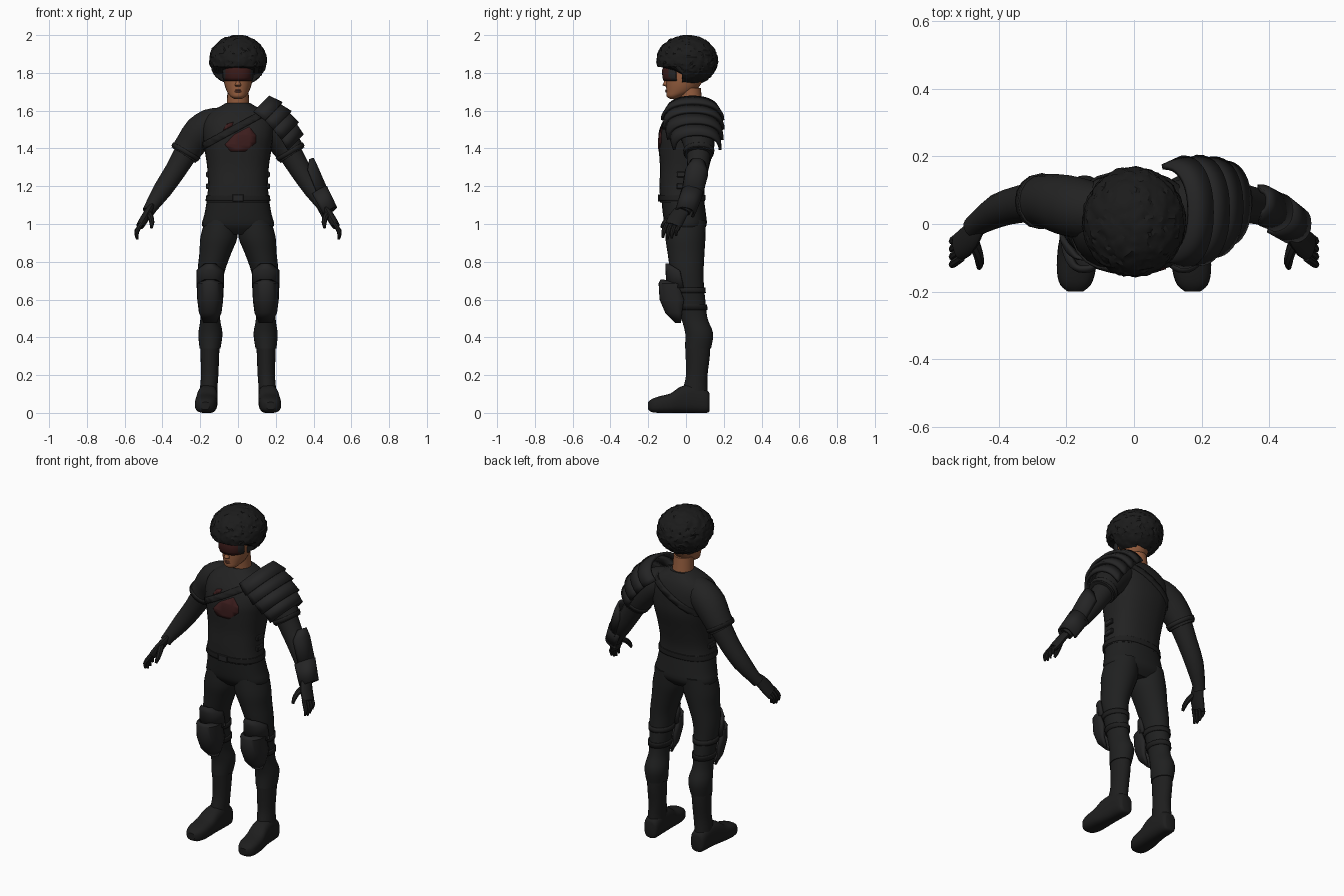
import bpy, bmesh, math
from mathutils import Vector, noise

if "Cube" in bpy.data.objects:
    bpy.data.objects.remove(bpy.data.objects["Cube"])

X, Y, Z = Vector((1, 0, 0)), Vector((0, 1, 0)), Vector((0, 0, 1))


def material(name, r, g, b, rough=0.8):
    m = bpy.data.materials.new(name)
    m.use_nodes = True
    m.diffuse_color = (r, g, b, 1)
    node = m.node_tree.nodes["Principled BSDF"]
    node.inputs["Base Color"].default_value = (r, g, b, 1)
    node.inputs["Roughness"].default_value = rough
    return m


HAIR = material("hair black", .011, .011, .011)
CLOTH = material("tunic black", .016, .016, .016)
TROUSER = material("trouser black", .014, .0145, .0145)
ARMOUR = material("armour charcoal", .018, .018, .0185)
LEATHER = material("leather black", .013, .013, .013)
SKIN = material("brown skin", .30, .11, .048)
LIPS = material("lip brown", .16, .055, .035)
VISOR = material("visor dark red", .04, .010, .009)
RED = material("faded red", .045, .012, .012)


def finish(name, bm, mats, thick=0, angle=35):
    """Turn a bmesh into a named, shaded object."""
    mesh = bpy.data.meshes.new(name)
    bm.to_mesh(mesh)
    bm.free()
    obj = bpy.data.objects.new(name, mesh)
    bpy.context.collection.objects.link(obj)
    for m in mats:
        mesh.materials.append(m)
    bpy.ops.object.select_all(action='DESELECT')
    obj.select_set(True)
    bpy.context.view_layer.objects.active = obj
    bpy.ops.object.shade_smooth_by_angle(angle=math.radians(angle))
    if thick:
        mod = obj.modifiers.new("thickness", 'SOLIDIFY')
        mod.thickness = thick
        mod.offset = -1
    return obj


def ring(c, u, v, ru, rv, half=180, power=2, n=24):
    """Superellipse outline, or an open arc centred on direction u."""
    count = n if half == 180 else n + 1
    pts = []
    for i in range(count):
        a = math.radians(half) * (2 * i / n - 1)
        ca, sa = math.cos(a), math.sin(a)
        pts.append(Vector(c) + u * math.copysign(abs(ca) ** (2 / power), ca) * ru
                   + v * math.copysign(abs(sa) ** (2 / power), sa) * rv)
    return pts


def smooth(rings, steps=3):
    """Catmull-Rom interpolation between outlines."""
    out, last = [], len(rings) - 1
    for i in range(last):
        quad = (rings[max(i - 1, 0)], rings[i], rings[i + 1], rings[min(i + 2, last)])
        for k in range(steps):
            t = k / steps
            out.append([b + (c - a) * t / 2 + (a * 2 - b * 5 + c * 4 - d) * t * t / 2
                        + (b * 3 - a - c * 3 + d) * t ** 3 / 2 for a, b, c, d in zip(*quad)])
    return out + [rings[last]]


def skin(name, rings, *mats, closed=True, thick=0, rule=None, outward=None):
    bm = bmesh.new()
    rows = [[bm.verts.new(p) for p in r] for r in rings]
    n = len(rows[0])
    for a, b in zip(rows, rows[1:]):
        for i in range(n if closed else n - 1):
            j = (i + 1) % n
            bm.faces.new((a[i], a[j], b[j], b[i]))
    if closed:
        bm.faces.new(rows[0])
        bm.faces.new(rows[-1])
        bmesh.ops.recalc_face_normals(bm, faces=bm.faces)
    else:
        bm.normal_update()
        if sum((f.normal.dot(outward) for f in bm.faces)) < 0:
            bmesh.ops.reverse_faces(bm, faces=bm.faces)
    if rule:
        for f in bm.faces:
            f.material_index = rule(f.calc_center_median())
    return finish(name, bm, mats, thick)


def column(name, rows, mat, s=1, power=2, steps=3):
    """Upright body part from rows of (z, x, y, half width, half depth)."""
    return skin(name, smooth([ring((x * s, y, z), -Y, X, ry, rx, power=power)
                              for z, x, y, rx, ry in rows], steps), mat)


def limb(name, rows, mat, s=1, n=16, flat=1):
    """Tube along rows of (x, y, z, radius)."""
    pts = [Vector((x * s, y, z)) for x, y, z, r in rows]
    rings = []
    for i, p in enumerate(pts):
        t = (pts[min(i + 1, len(pts) - 1)] - pts[max(i - 1, 0)]).normalized()
        u = t.cross(Y).normalized()
        rings.append(ring(p, u, t.cross(u), rows[i][3] * flat, rows[i][3], n=n))
    return skin(name, smooth(rings, 2), mat)


def cut(name, src, planes, mat, offset=.006, thick=.009):
    """Raised copy of the part of a surface that lies behind every plane."""
    bm = bmesh.new()
    bm.from_mesh(src.data)
    bm.normal_update()
    shift = {v: v.normal * offset for v in bm.verts}
    for v, d in shift.items():
        v.co += d
    for co, no in planes:
        geom = bm.verts[:] + bm.edges[:] + bm.faces[:]
        bmesh.ops.bisect_plane(bm, geom=geom, plane_co=co, plane_no=no, clear_outer=True)
    return finish(name, bm, [mat], thick)


def band(name, src, co, no, width, mat, offset=.007):
    co, no = Vector(co), Vector(no).normalized()
    half = no * width / 2
    return cut(name, src, [(co + half, no), (co - half, -no)], mat, offset, offset + .004)


def box(name, at, size, mat):
    bm = bmesh.new()
    bmesh.ops.create_cube(bm, size=1)
    for v in bm.verts:
        v.co = Vector(at) + Vector(size) * v.co
    bmesh.ops.bevel(bm, geom=bm.edges[:], offset=min(size) * .2, segments=1, affect='EDGES')
    return finish(name, bm, [mat])


# Head, neck and face
column("head", [(1.662, 0, -.062, .02, .022), (1.675, 0, -.06, .04, .042),
                (1.70, 0, -.03, .058, .074), (1.74, 0, -.013, .072, .092),
                (1.79, 0, 0, .078, .105), (1.86, 0, .01, .075, .11), (1.92, 0, .01, .05, .07)], SKIN)
column("neck", [(1.56, 0, .035, .075, .07), (1.62, 0, .03, .06, .06), (1.72, 0, .02, .056, .058)], SKIN)
column("nose", [(1.728, 0, -.10, .012, .008), (1.735, 0, -.105, .017, .019),
                (1.75, 0, -.103, .011, .014), (1.78, 0, -.1, .008, .008)], SKIN)
for part, z in (("upper_lip", 1.708), ("lower_lip", 1.700)):
    skin(part, [ring((x, -.102 + abs(x) * .35, z), Y, Z, r, r * .55, n=8)
                for x, r in ((-.024, .002), (-.012, .007), (0, .008), (.012, .007), (.024, .002))], LIPS)

# Wrap-around visor with dark side pieces
skin("visor", [ring((0, 0, z), -Y, X, .125 + d, .086 + d, half=69, power=2.4)
               for z, d in ((1.757, -.006), (1.775, 0), (1.815, .002), (1.83, -.006))],
     VISOR, ARMOUR, closed=False, thick=.01, outward=-Y, rule=lambda c: int(abs(c.x) > .066))

# Rounded curly hair, opened around the face
bm = bmesh.new()
bmesh.ops.create_icosphere(bm, subdivisions=5, radius=1)
for v in bm.verts:
    p = v.co.copy()
    lump = 1 + .035 * noise.noise(p * 5) + .035 * noise.noise(p * 13)
    v.co = Vector((p.x * .152, p.y * .162 + .006, p.z * .134)) * lump + Z * 1.866
    v.co.z = min(v.co.z, 2)
    if v.co.z < 1.832 and v.co.y < -.02:
        if v.co.z > 1.80:
            v.co.z = 1.832
        else:
            v.co.y = -.02
finish("hair", bm, [HAIR], angle=25)

# Tunic, trousers seat, harness and belt
tunic = column("tunic", [(1.115, 0, -.02, .168, .117), (1.2, 0, -.02, .158, .12), (1.3, 0, -.008, .163, .13),
                         (1.4, 0, .002, .178, .146), (1.47, 0, .005, .188, .147), (1.54, 0, .015, .185, .132),
                         (1.59, 0, .025, .15, .108), (1.625, 0, .03, .09, .082),
                         (1.64, 0, .032, .066, .066)], CLOTH, power=2.4, steps=4)
column("trousers_seat", [(1.15, 0, -.02, .16, .112), (1.05, 0, -.008, .178, .114), (.99, 0, 0, .19, .108),
                         (.945, 0, 0, .14, .07)], TROUSER, power=2.3)
band("harness_strap", tunic, (0, 0, 1.515), (-.48, 0, .88), .035, LEATHER)
band("belt", tunic, (0, 0, 1.138), Z, .03, LEATHER, .005)
box("belt_buckle", (0, -.143, 1.138), (.06, .012, .036), ARMOUR)

# Worn red patches on the chest, given as convex outlines in x and z
patches = {"large_red_patch": [(-.07, 1.42), (-.04, 1.385), (.04, 1.385), (.095, 1.43),
                               (.095, 1.47), (.06, 1.515), (-.02, 1.475)],
           "small_red_patch": [(-.08, 1.495), (-.03, 1.52), (-.025, 1.54), (-.06, 1.53)]}
for part, outline in patches.items():
    planes = [(Vector((0, -.05, 0)), Y)]
    for a, b in zip(outline, outline[1:] + outline[:1]):
        planes.append((Vector((a[0], 0, a[1])), Vector((b[1] - a[1], 0, a[0] - b[0])).normalized()))
    cut(part, tunic, planes, RED, .003, .004)

for s, side in ((1, "left_"), (-1, "right_")):
    # Arms, sleeves and gloves
    limb(side + "arm", [(.13, .04, 1.52, .08), (.19, .055, 1.49, .077), (.255, .068, 1.41, .066),
                        (.33, .06, 1.285, .056), (.40, .04, 1.18, .05), (.457, .005, 1.095, .036),
                        (.475, -.01, 1.065, .033)], CLOTH, s)
    sleeve = limb(side + "sleeve", [(.08, .035, 1.545, .075), (.14, .042, 1.525, .088), (.20, .055, 1.485, .09),
                                    (.255, .068, 1.415, .08), (.288, .066, 1.365, .076)], CLOTH, s)
    band(side + "sleeve_hem", sleeve, (.277 * s, .066, 1.382), (.5 * s, 0, -.85), .022, CLOTH, .005)
    limb(side + "palm", [(.46, 0, 1.09, .034), (.478, -.03, 1.06, .041), (.50, -.055, 1.02, .045),
                         (.518, -.068, .99, .042)], LEATHER, s, flat=.5)
    for i, finger in enumerate(("index", "middle", "ring", "little")):
        y, drop = -.1 + .023 * i, (.008, 0, .006, .02)[i]
        limb(side + finger + "_finger", [(.51, y, 1.005, .012), (.53, y - .014, .972, .0125),
                                         (.537, y - .02, .945 + drop, .011), (.533, y - .022, .918 + drop, .006)],
             LEATHER, s, n=8)
    limb(side + "thumb", [(.478, -.045, 1.06, .018), (.462, -.085, 1.035, .016), (.456, -.115, 1.005, .013),
                          (.458, -.13, .98, .007)], LEATHER, s, n=8)

    # Trouser leg and boot
    leg = column(side + "trouser_leg", [(1.02, .09, 0, .085, .105), (.93, .101, -.003, .098, .106),
                                        (.85, .119, 0, .085, .098), (.75, .142, .005, .072, .088),
                                        (.67, .147, .017, .064, .078), (.6, .147, .028, .058, .074),
                                        (.5, .147, .045, .052, .069), (.42, .146, .07, .064, .074),
                                        (.34, .148, .063, .055, .069)], TROUSER, s)
    column(side + "boot_shaft", [(.37, .148, .062, .051, .066), (.3, .149, .062, .049, .064),
                                 (.2, .15, .057, .046, .057), (.13, .155, .05, .046, .064),
                                 (.06, .157, .05, .048, .07)], LEATHER, s)
    foot = [(.125, .155, .055, .028, .045), (.11, .156, .06, .044, .06), (.04, .158, .075, .05, .075),
            (-.03, .163, .069, .055, .069), (-.08, .168, .052, .058, .052), (-.14, .171, .044, .057, .044),
            (-.18, .173, .039, .045, .035), (-.2, .173, .037, .022, .02)]
    skin(side + "boot_foot", smooth([ring((x * s, y, z), X, Z, rx, rz, power=2.8)
                                     for y, x, z, rx, rz in foot]), LEATHER)
    for part, z in (("upper_knee_strap", .65), ("lower_knee_strap", .56)):
        band(side + part, leg, (0, 0, z), Z, .028, LEATHER)

    # Two-part knee armour from rows of (z, y, width, depth, arc)
    guards = {"thigh_plate": [(.79, 0, .05, .108, 35), (.755, 0, .076, .108, 75), (.66, 0, .074, .105, 85)],
              "knee_plate": [(.705, -.03, .05, .105, 40), (.685, -.03, .07, .115, 85), (.6, -.025, .069, .115, 95),
                             (.53, -.01, .06, .1, 85), (.475, .005, .04, .06, 60)]}
    for part, rows in guards.items():
        skin(side + part, [ring((.147 * s, y, z), -Y, X, d, w, half=h, power=2.3, n=14)
                           for z, y, w, d, h in rows], ARMOUR, closed=False, thick=.014, outward=-Y)

    # Side clasps
    for i, z in enumerate((1.2, 1.262)):
        box(side + "clasp_" + str(i + 1), (.158 * s, -.02, z), (.022, .06, .03), ARMOUR)

# Overlapping shoulder plates on the left
out = Vector((.7, 0, .7))
stations = [((.085, .035, 1.60), .118, .145), ((.145, .035, 1.555), .118, .158), ((.19, .04, 1.505), .122, .155),
            ((.235, .05, 1.45), .115, .14), ((.268, .06, 1.395), .102, .118)]
for i, (a, b) in enumerate(zip(stations, stations[1:])):
    skin("shoulder_plate_" + str(i + 1),
         [ring(a[0], out, Y, a[1] - .004, a[2] - .004, half=92, power=2.2, n=18),
          ring(b[0], out, Y, b[1] + .012, b[2] + .01, half=92, power=2.2, n=18)],
         ARMOUR, closed=False, thick=.016, outward=out)

# Left forearm guard and wrist cuff
out = Vector((.85, .15, .5)).normalized()
across = Vector((.5, -.2, -.85)).cross(out).normalized()
guard = {"forearm_guard": [((.345, .06, 1.315), .066, .045, 60), ((.36, .055, 1.27), .072, .063, 85),
                           ((.425, .03, 1.15), .06, .056, 95)],
         "wrist_cuff": [((.42, .032, 1.165), .062, .06, 120), ((.475, -.005, 1.06), .058, .054, 120)]}
for part, rows in guard.items():
    skin(part, [ring(c, out, across, ru, rv, half=h, power=2.3, n=14) for c, ru, rv, h in rows],
         ARMOUR, closed=False, thick=.013, outward=out)
